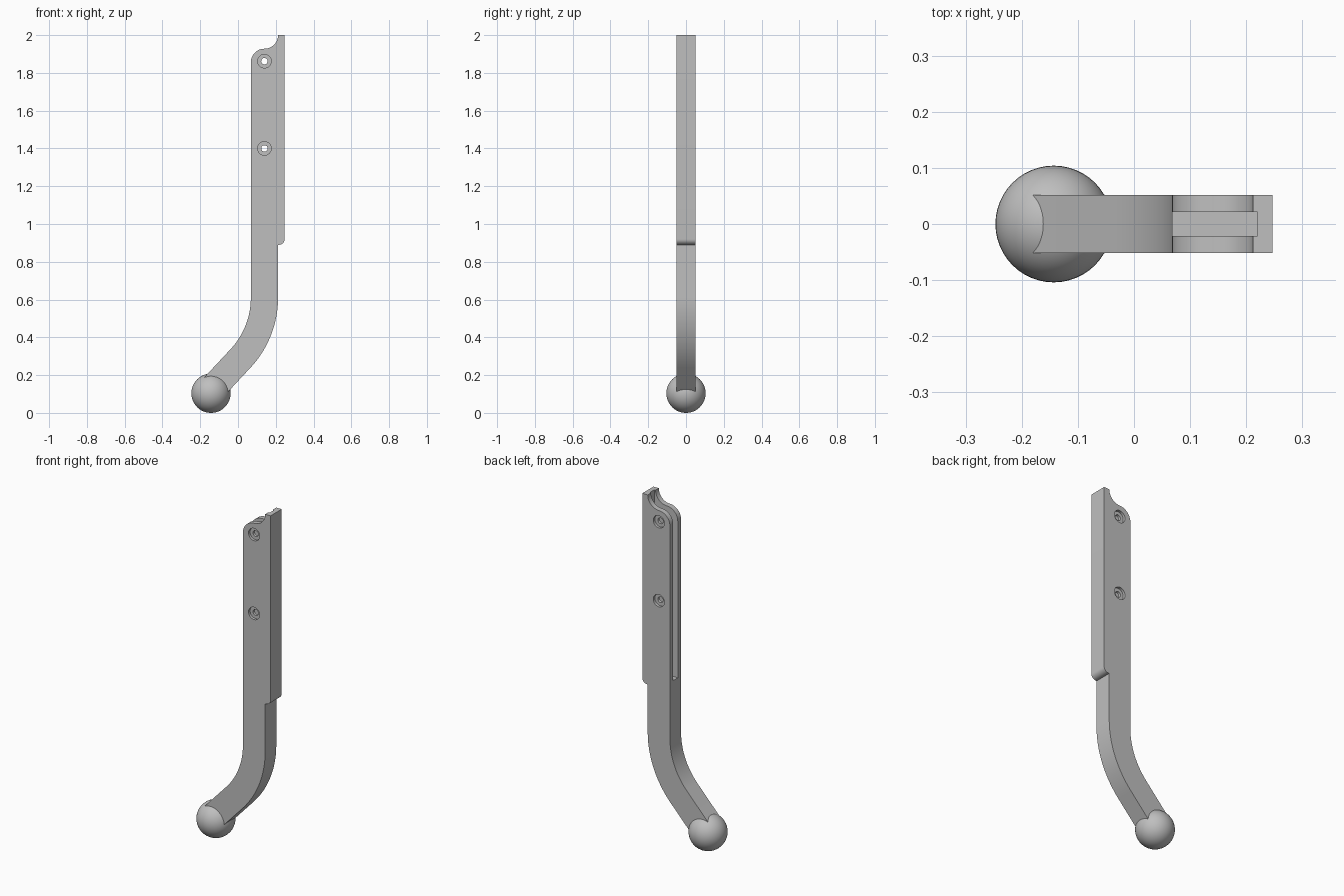
import bpy, bmesh
from math import sin, cos, radians, pi
from mathutils import Vector

cube = bpy.data.objects.get("Cube")
if cube:
    bpy.data.objects.remove(cube, do_unlink=True)

grey = bpy.data.materials.new("plain_grey")
grey.use_nodes = True
colour = (0.52, 0.52, 0.52, 1)
grey.diffuse_color = colour
grey.node_tree.nodes["Principled BSDF"].inputs["Base Color"].default_value = colour

HALF = 0.0515          # half thickness of the bar
LEFT, RIGHT, SPINE = 0.068, 0.212, 0.247
BEND_Z, BEND_R, TURN = 0.61, 0.4, 43


def arc(cx, cz, r, start, end, n=12):
    """Points on an arc in the xz plane, angles in degrees."""
    steps = [radians(start + (end - start) * i / n) for i in range(n + 1)]
    return [(cx + r * cos(a), cz + r * sin(a)) for a in steps]


def smooth(ob):
    bpy.ops.object.select_all(action='DESELECT')
    ob.select_set(True)
    bpy.context.view_layer.objects.active = ob
    bpy.ops.object.shade_smooth_by_angle(angle=radians(30))


def cut(ob, cutter):
    """Subtract the cutter from the object and discard it."""
    cutter.hide_render = True
    mod = ob.modifiers.new("cut", 'BOOLEAN')
    mod.operation = 'DIFFERENCE'
    mod.solver = 'EXACT'
    mod.object = cutter
    bpy.context.view_layer.objects.active = ob
    bpy.ops.object.modifier_apply(modifier=mod.name)
    bpy.data.objects.remove(cutter, do_unlink=True)


def cylinder(x, y, z, r, depth):
    bpy.ops.mesh.primitive_cylinder_add(vertices=32, radius=r, depth=depth,
                                        location=(x, y, z), rotation=(pi / 2, 0, 0))
    return bpy.context.object


# Bar outline: stepped top, bent lower arm, spine with a rounded foot
centre_x = LEFT - BEND_R
width = RIGHT - LEFT
tail = Vector((-sin(radians(TURN)), -cos(radians(TURN)))) * 0.24
inner = arc(centre_x, BEND_Z, BEND_R, 0, -TURN, 20)
outer = arc(centre_x, BEND_Z, BEND_R + width, -TURN, 0, 20)
mid = (LEFT + RIGHT) / 2
step_r = width / 2
outline = [(SPINE, 2.0)]
outline += arc(mid, 2.0, step_r, 0, -90)
outline += arc(mid, 2.0 - 2 * step_r, step_r, 90, 180)[1:]
outline += inner
outline += [tuple(Vector(inner[-1]) + tail), tuple(Vector(outer[0]) + tail)]
outline += outer
outline += [(RIGHT, 0.89)]
outline += arc(SPINE - 0.03, 0.92, 0.03, -90, 0, 8)

bm = bmesh.new()
face = bm.faces.new([bm.verts.new((x, -HALF, z)) for x, z in outline])
ext = bmesh.ops.extrude_face_region(bm, geom=[face])
moved = [v for v in ext["geom"] if isinstance(v, bmesh.types.BMVert)]
bmesh.ops.translate(bm, verts=moved, vec=(0, 2 * HALF, 0))
bmesh.ops.recalc_face_normals(bm, faces=bm.faces)
mesh = bpy.data.meshes.new("bent_bar")
bm.to_mesh(mesh)
bm.free()
bar = bpy.data.objects.new("bent_bar", mesh)
bpy.context.collection.objects.link(bar)
mesh.materials.append(grey)

# Deep slot, open at the edge and the top
x0, x1, z0, z1 = 0.0, 0.22, 0.94, 2.1
bpy.ops.mesh.primitive_cube_add(size=1, location=((x0 + x1) / 2, 0, (z0 + z1) / 2))
slot = bpy.context.object
slot.scale = (x1 - x0, 0.042, z1 - z0)
cut(bar, slot)

# Counterbored screw holes
for z in (1.862, 1.4):
    cut(bar, cylinder(mid, 0, z, 0.017, 0.3))
    for side in (-1, 1):
        cut(bar, cylinder(mid, side * (HALF + 0.035), z, 0.036, 0.1))
smooth(bar)

# Ball at the foot of the arm
R = 0.104
bpy.ops.mesh.primitive_uv_sphere_add(segments=48, ring_count=24, radius=R,
                                     location=(R - SPINE, 0, R))
ball = bpy.context.object
ball.name = "ball_end"
ball.data.materials.append(grey)
smooth(ball)
